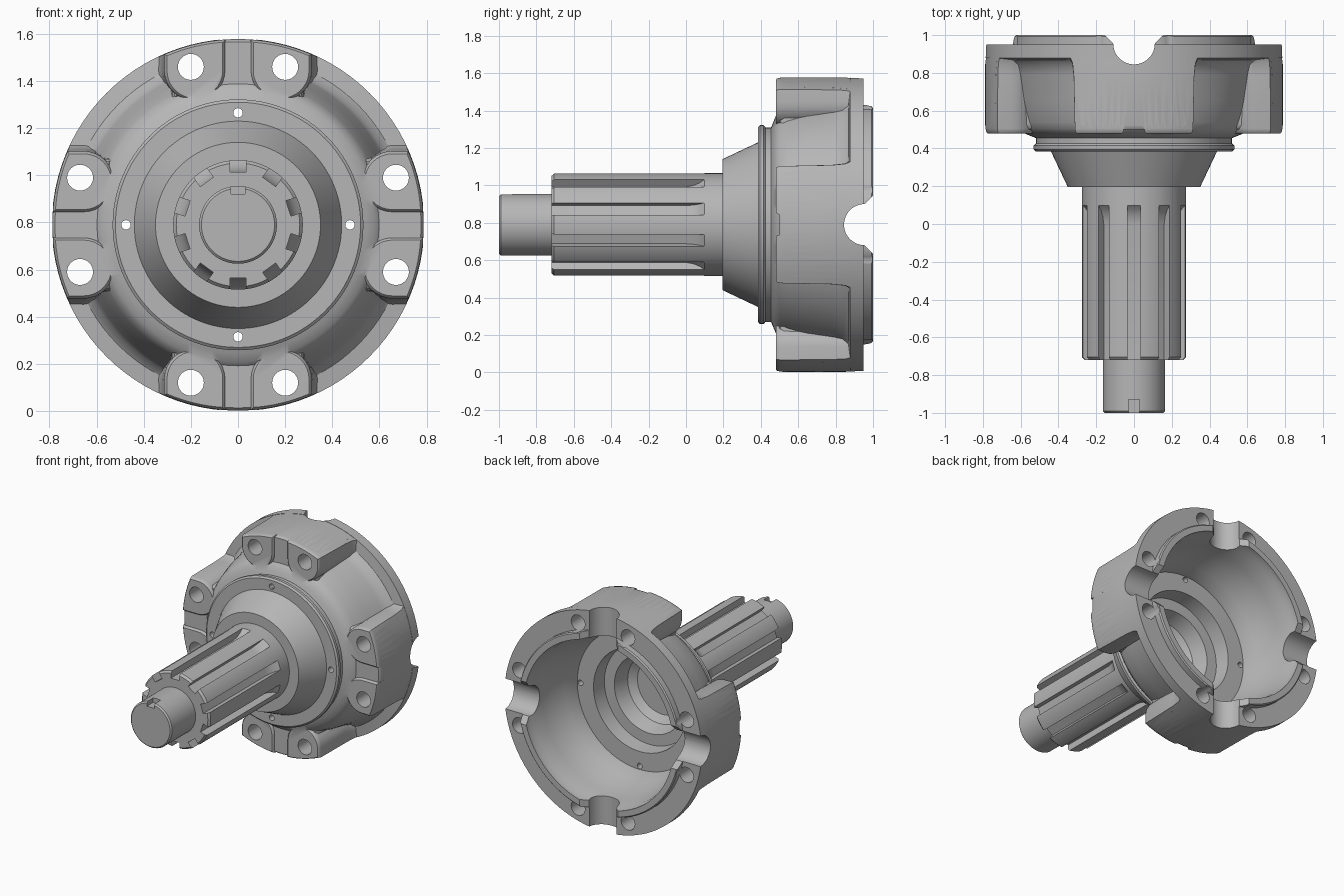
import bpy, bmesh, math
from mathutils import Matrix, Vector

CENTRE = 0.79          # height of the shaft axis
PAD_R = 0.788          # outer radius of the bolt pads
QUARTERS = [i * math.pi / 2 for i in range(4)]

if "Cube" in bpy.data.objects:
    bpy.data.objects.remove(bpy.data.objects["Cube"], do_unlink=True)

steel = bpy.data.materials.new("grey steel")
steel.use_nodes = True
steel.diffuse_color = (0.47, 0.47, 0.47, 1)
steel.node_tree.nodes["Principled BSDF"].inputs["Base Color"].default_value = steel.diffuse_color


def loft(bm, rings, angle=0.0):
    """Capped solid through matching rings, turned about the shaft axis."""
    turn = Matrix.Rotation(angle, 3, 'Y')
    lift = Vector((0, 0, CENTRE))
    loops = [[bm.verts.new(turn @ Vector(p) + lift) for p in ring] for ring in rings]
    n = len(loops[0])
    for a, b in zip(loops, loops[1:]):
        for i in range(n):
            bm.faces.new((a[i], a[(i + 1) % n], b[(i + 1) % n], b[i]))
    bm.faces.new(loops[0])
    bm.faces.new(loops[-1])


def circle(r, y, n, x=0.0, z=0.0):
    return [(x + r * math.sin(2 * math.pi * i / n), y,
             z + r * math.cos(2 * math.pi * i / n)) for i in range(n)]


def solid(name, pieces):
    """One object from several (rings, angle) pieces."""
    bm = bmesh.new()
    for rings, angle in pieces:
        loft(bm, rings, angle)
    bmesh.ops.recalc_face_normals(bm, faces=bm.faces)
    mesh = bpy.data.meshes.new(name)
    bm.to_mesh(mesh)
    bm.free()
    mesh.materials.append(steel)
    obj = bpy.data.objects.new(name, mesh)
    bpy.context.collection.objects.link(obj)
    return obj


def turned(name, profile, n=96):
    return solid(name, [([circle(r, y, n) for r, y in profile], 0)])


def pad_rings(outline, centre):
    """Pad with a rounded front edge and sides that flare towards the back."""
    cx, cz = centre
    rings = []
    for y, sx, sz in ((0.48, 0.91, 0.91), (0.486, 0.96, 0.96), (0.505, 1, 1),
                      (0.78, 1.05, 1), (0.85, 1.11, 1), (0.9, 1.3, 1)):
        ring = []
        for x, z in outline:
            p = Vector((cx + (x - cx) * sx, cz + (z - cz) * sz))
            if p.length > PAD_R:
                p *= PAD_R / p.length
            ring.append((p.x, y, p.y))
        rings.append(ring)
    return rings


def outer_arc(x0, x1, n):
    xs = [x0 + (x1 - x0) * i / n for i in range(n + 1)]
    return [(x, math.sqrt(PAD_R ** 2 - x * x)) for x in xs]


# Shaft, cone, rim and cup wall as one turned body
body = turned("splined_shaft_housing", [
    (0.155, -1), (0.165, -0.99), (0.165, -0.72), (0.262, -0.72), (0.275, -0.705),
    (0.275, 0.195), (0.35, 0.195), (0.44, 0.385), (0.52, 0.385), (0.532, 0.395),
    (0.532, 0.415), (0.52, 0.425), (0.52, 0.455), (0.545, 0.465), (0.58, 0.48),
    (0.605, 0.505), (0.62, 0.54), (0.65, 0.65), (0.675, 0.79), (0.69, 0.84), (0.72, 0.868),
    (0.79, 0.878), (0.79, 0.95), (0.65, 0.95), (0.65, 0.992), (0.642, 1), (0.4, 1)])

# Bolt bosses: round at the inner end, cut off by the outer radius
BX, BZ, BR = 0.183, 0.655, 0.13
lower = [(BX + BR * math.cos(t), BZ + BR * math.sin(t))
         for t in [math.pi + math.pi * i / 16 for i in range(17)]]
boss = pad_rings(lower + outer_arc(BX + BR, BX - BR, 8), (BX, BZ))
mirrored = [[(-x, y, z) for x, y, z in ring] for ring in boss]
bosses = solid("bolt_bosses", [(b, a) for a in QUARTERS for b in (boss, mirrored)])

# Webs joining each pair of bosses, set slightly back
web = pad_rings([(-0.28, 0.54), (0.28, 0.54)] + outer_arc(0.28, -0.28, 16), (0, 0.66))
web = [[(x, y + 0.018, z) for x, y, z in ring] for ring in web[:-1]] + [web[-1]]
webs = solid("boss_webs", [(web, a) for a in QUARTERS])

# Hollow of the cup with its floor and stepped bore
cavity = turned("cavity_cutter", [
    (0.2, 0.27), (0.25, 0.31), (0.28, 0.42), (0.36, 0.42), (0.37, 0.53), (0.5, 0.53),
    (0.505, 0.56), (0.53, 0.63), (0.56, 0.72), (0.58, 0.82), (0.59, 0.93), (0.6, 0.96),
    (0.6, 1.1)])

# Bolt holes and small oil holes
bolts = solid("bolt_hole_cutter",
              [([circle(0.055, y, 32, s * 0.2, 0.67) for y in (0.3, 1.1)], a)
               for a in QUARTERS for s in (-1, 1)])
oil = solid("oil_hole_cutter",
            [([circle(0.02, y, 16, 0, 0.475) for y in (0.3, 0.6)], a) for a in QUARTERS])

# Spline grooves running out towards the cone
floor = [(-0.8, 0.225), (0, 0.225), (0.04, 0.234), (0.075, 0.252), (0.11, 0.285)]
groove = [[(-0.034, y, r), (0.034, y, r), (0.034, y, 0.33), (-0.034, y, 0.33)]
          for y, r in floor]
grooves = solid("spline_cutter", [(groove, i * math.pi / 5) for i in range(10)])
slot = solid("tip_slot_cutter", [([[(-0.03, y, 0.13), (0.03, y, 0.13),
                                    (0.03, y, 0.2), (-0.03, y, 0.2)]
                                   for y in (-1.1, -0.93)], 0)])

# Round notches across the open end, flared at the lip
arc = [(0.11 * math.cos(t), 0.955 - 0.11 * math.sin(t))
       for t in [math.pi * i / 24 for i in range(25)]]
notch_outline = arc + [(-0.155, 1.0), (-0.19, 1.04), (0.19, 1.04), (0.155, 1.0)]
notch = [[(x, y, z) for x, y in notch_outline] for z in (-1, 1)]
notches = [solid("notch_cutter", [(notch, a)]) for a in QUARTERS[:2]]

# Combine everything into one clean casting
steps = [(webs, 'UNION'), (bosses, 'UNION')]
steps += [(c, 'DIFFERENCE') for c in [cavity, bolts, oil, grooves, slot] + notches]
for tool, operation in steps:
    mod = body.modifiers.new(tool.name, 'BOOLEAN')
    mod.object, mod.operation, mod.solver = tool, operation, 'EXACT'
    tool.hide_render = True
bpy.context.view_layer.update()
result = bpy.data.meshes.new_from_object(
    body.evaluated_get(bpy.context.evaluated_depsgraph_get()))
body.modifiers.clear()
body.data = result
for tool, operation in steps:
    bpy.data.objects.remove(tool, do_unlink=True)

bpy.ops.object.select_all(action='DESELECT')
body.select_set(True)
bpy.context.view_layer.objects.active = body
bpy.ops.object.shade_smooth_by_angle(angle=math.radians(32))
